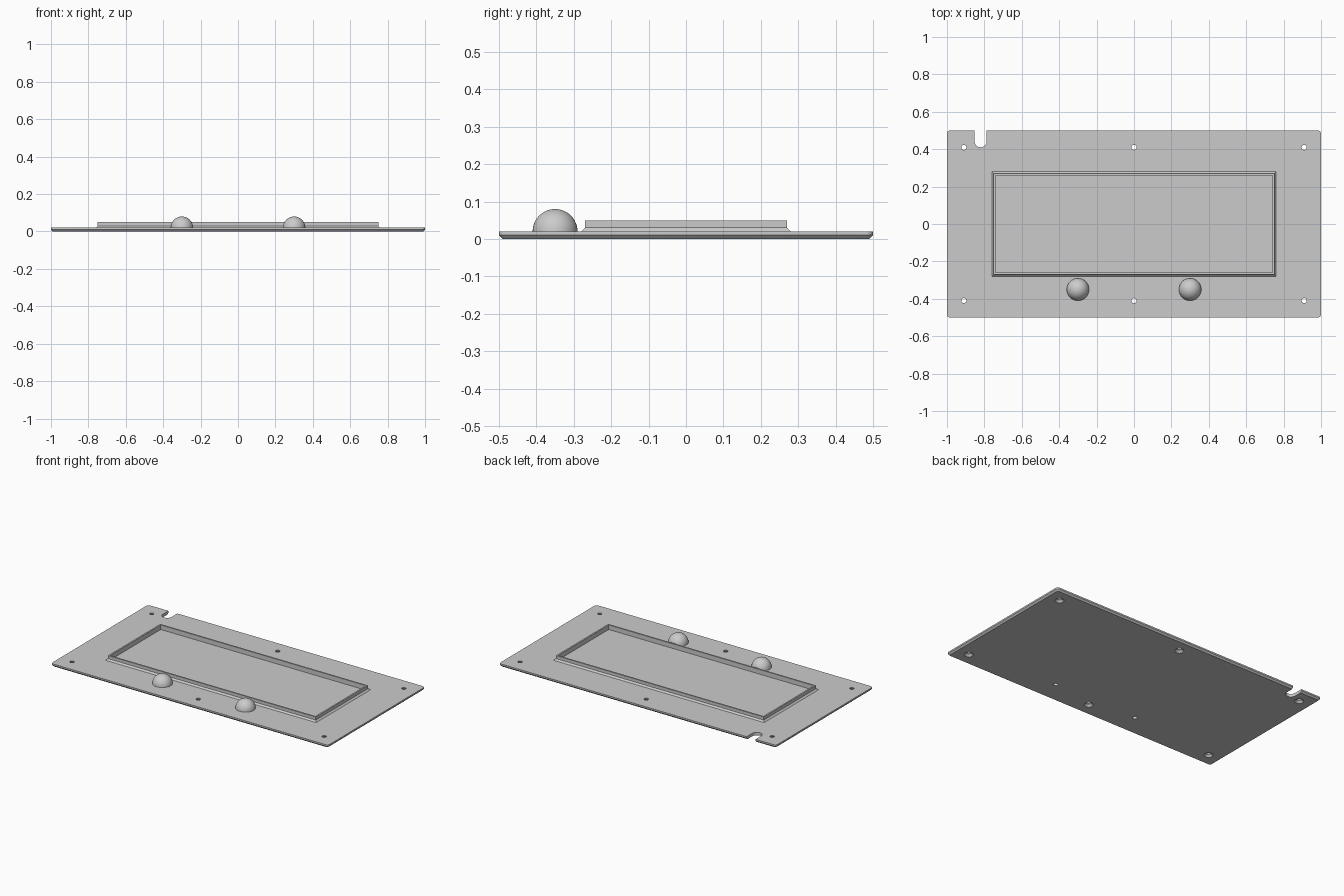
import bpy
import bmesh
from math import pi, cos, sin, radians

cube = bpy.data.objects.get("Cube")
if cube:
    bpy.data.objects.remove(cube, do_unlink=True)

THICK = 0.02    # plate thickness
BEVEL = 0.01    # lower edge bevel

grey = bpy.data.materials.new("plain grey")
grey.use_nodes = True
COLOUR = (0.6, 0.6, 0.6, 1)
grey.diffuse_color = COLOUR
grey.node_tree.nodes["Principled BSDF"].inputs["Base Color"].default_value = COLOUR


def finish(bm, name):
    bmesh.ops.recalc_face_normals(bm, faces=bm.faces)
    mesh = bpy.data.meshes.new(name)
    bm.to_mesh(mesh)
    bm.free()
    mesh.materials.append(grey)
    obj = bpy.data.objects.new(name, mesh)
    bpy.context.collection.objects.link(obj)
    return obj


def loft(name, rings, closed=False):
    """Skin rings of points; cap the ends, or join last to first."""
    bm = bmesh.new()
    loops = [[bm.verts.new(p) for p in ring] for ring in rings]
    pairs = list(zip(loops, loops[1:]))
    if closed:
        pairs.append((loops[-1], loops[0]))
    else:
        bm.faces.new(loops[0])
        bm.faces.new(loops[-1])
    for a, b in pairs:
        for i in range(len(a)):
            j = (i + 1) % len(a)
            bm.faces.new((a[i], a[j], b[j], b[i]))
    return finish(bm, name)


def circle(x, y, z, r, n=32):
    return [(x + r * cos(2 * pi * i / n), y + r * sin(2 * pi * i / n), z)
            for i in range(n)]


def rectangle(hx, hy, z):
    return [(-hx, -hy, z), (hx, -hy, z), (hx, hy, z), (-hx, hy, z)]


def rounded(hx, hy, r, z, n=6):
    pts = []
    for q, (sx, sy) in enumerate([(1, 1), (-1, 1), (-1, -1), (1, -1)]):
        for i in range(n + 1):
            a = (q + i / n) * pi / 2
            pts.append((sx * (hx - r) + r * cos(a), sy * (hy - r) + r * sin(a), z))
    return pts


def smooth(obj):
    bpy.ops.object.select_all(action="DESELECT")
    obj.select_set(True)
    bpy.context.view_layer.objects.active = obj
    bpy.ops.object.shade_smooth_by_angle(angle=radians(30))


def cut(target, cutter):
    cutter.hide_render = True
    mod = target.modifiers.new("cut", "BOOLEAN")
    mod.operation = "DIFFERENCE"
    mod.solver = "EXACT"
    mod.object = cutter
    bpy.context.view_layer.objects.active = target
    bpy.ops.object.modifier_apply(modifier=mod.name)
    bpy.data.objects.remove(cutter, do_unlink=True)


# Base plate with rounded corners and bevelled lower edge
plate = loft("base_plate", [
    rounded(1 - BEVEL, 0.5 - BEVEL, 0.008, 0),
    rounded(1, 0.5, 0.018, BEVEL),
    rounded(1, 0.5, 0.018, THICK)])

# Screw holes, countersunk from below
for x in (-0.91, 0, 0.91):
    for y in (-0.41, 0.41):
        cut(plate, loft("screw_hole_cutter", [
            circle(x, y, -0.005, 0.032), circle(x, y, 0.0135, 0.0135),
            circle(x, y, 0.03, 0.0135)]))

# Small holes beneath the domes
for x in (-0.3, 0.3):
    cut(plate, loft("dome_hole_cutter", [
        circle(x, -0.35, -0.01, 0.014), circle(x, -0.35, 0.03, 0.014)]))

# Round-ended notch in the back edge
NX, NY, NR = -0.82, 0.442, 0.032


def notch(z):
    arc = [(NX + NR * cos(pi + pi * i / 16), NY + NR * sin(pi + pi * i / 16), z)
           for i in range(17)]
    return arc + [(NX + NR, 0.6, z), (NX - NR, 0.6, z)]


cut(plate, loft("notch_cutter", [notch(-0.01), notch(0.03)]))
smooth(plate)

# Raised panel frame with a sloped foot
loft("panel_frame", [
    rectangle(0.76, 0.28, THICK), rectangle(0.75, 0.27, 0.03),
    rectangle(0.75, 0.27, 0.05), rectangle(0.74, 0.26, 0.05),
    rectangle(0.74, 0.26, THICK)], closed=True)

# Two domes along the front
for side, x in (("right", -0.3), ("left", 0.3)):
    bm = bmesh.new()
    bmesh.ops.create_uvsphere(bm, u_segments=40, v_segments=24, radius=0.06)
    bmesh.ops.bisect_plane(bm, geom=bm.verts[:] + bm.edges[:] + bm.faces[:],
                           plane_co=(0, 0, 0), plane_no=(0, 0, 1), clear_inner=True)
    bmesh.ops.holes_fill(bm, edges=[e for e in bm.edges if e.is_boundary])
    bmesh.ops.translate(bm, verts=bm.verts, vec=(x, -0.35, THICK))
    smooth(finish(bm, side + "_dome"))
